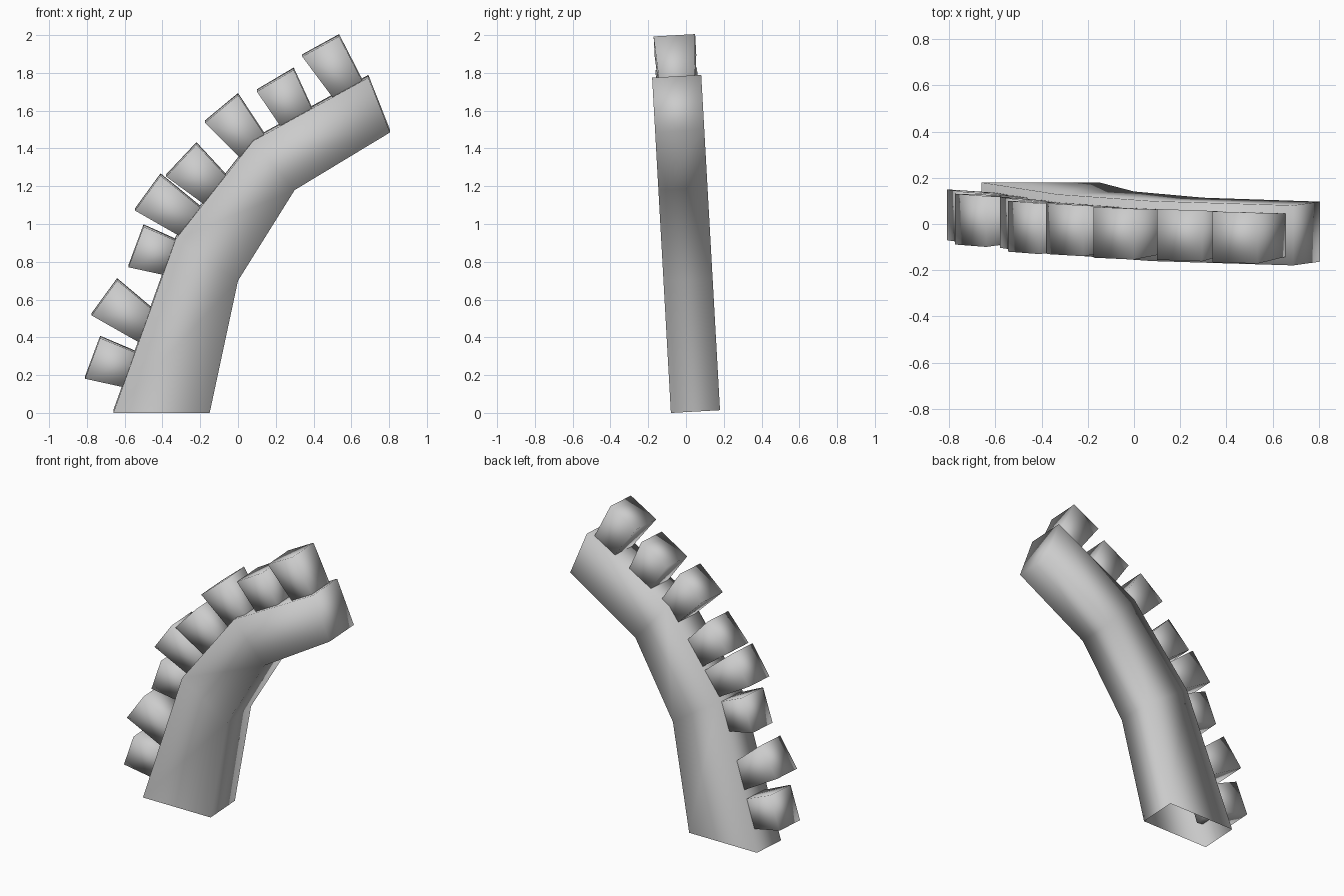
import bpy, bmesh
from mathutils import Vector

cube = bpy.data.objects.get("Cube")
if cube:
    bpy.data.objects.remove(cube, do_unlink=True)

grey = bpy.data.materials.new("light_grey")
grey.use_nodes = True
colour = (0.6, 0.6, 0.6, 1)
grey.diffuse_color = colour
grey.node_tree.nodes["Principled BSDF"].inputs["Base Color"].default_value = colour

LEAN = 0.056  # the whole piece leans slightly forward


def place(point, depth):
    """Turn a front outline point and a depth into a leaning 3D point."""
    x, h = point
    return Vector((x, 0.05 + depth - LEAN * h, h + LEAN * depth + 0.007))


def loft(name, stations, cap_start, cap_end):
    """Skin four-sided rings; each station is (side_a, side_b, half_depth)."""
    bm = bmesh.new()
    rings = []
    for a, b, d in stations:
        corners = (place(a, -d), place(b, -d), place(b, d), place(a, d))
        rings.append([bm.verts.new(c) for c in corners])
    for r, s in zip(rings, rings[1:]):
        for i in range(4):
            j = (i + 1) % 4
            bm.faces.new((r[i], r[j], s[j], s[i]))
    if cap_start:
        bm.faces.new(rings[0][::-1])
    if cap_end:
        bm.faces.new(rings[-1])
    bmesh.ops.recalc_face_normals(bm, faces=bm.faces)
    for f in bm.faces:
        f.smooth = True
    mesh = bpy.data.meshes.new(name)
    bm.to_mesh(mesh)
    bm.free()
    mesh.materials.append(grey)
    obj = bpy.data.objects.new(name, mesh)
    bpy.context.collection.objects.link(obj)
    return obj


# Curved jaw bone: tooth side and inner side of each ring, open at the bottom
bone = [
    ((-0.66, 0.0), (-0.15, 0.0), 0.13),
    ((-0.33, 0.92), (0.0, 0.70), 0.13),
    ((0.08, 1.44), (0.30, 1.18), 0.13),
    ((0.69, 1.775), (0.805, 1.485), 0.13),
]
loft("jaw_bone", bone, False, True)

# Teeth: two crown corners, then the two corners where they meet the bone
teeth = [
    ((-0.81, 0.18), (-0.73, 0.395), (-0.55, 0.32), (-0.61, 0.135)),
    ((-0.775, 0.515), (-0.64, 0.70), (-0.46, 0.55), (-0.53, 0.375)),
    ((-0.58, 0.77), (-0.50, 0.985), (-0.33, 0.91), (-0.40, 0.73)),
    ((-0.545, 1.07), (-0.41, 1.255), (-0.20, 1.085), (-0.31, 0.935)),
    ((-0.38, 1.25), (-0.22, 1.42), (-0.07, 1.26), (-0.19, 1.11)),
    ((-0.175, 1.535), (0.0, 1.68), (0.14, 1.47), (0.01, 1.35)),
    ((0.10, 1.70), (0.295, 1.815), (0.39, 1.61), (0.225, 1.515)),
    ((0.34, 1.885), (0.535, 1.992), (0.655, 1.76), (0.50, 1.67)),
]
ROOT = 1.25  # how far the roots run on into the bone
for n, (crown_a, crown_b, neck_b, neck_a) in enumerate(teeth, 1):
    root_a = Vector(crown_a).lerp(Vector(neck_a), ROOT)
    root_b = Vector(crown_b).lerp(Vector(neck_b), ROOT)
    loft(f"tooth_{n}", [(crown_a, crown_b, 0.11), (root_a, root_b, 0.09)], True, True)
